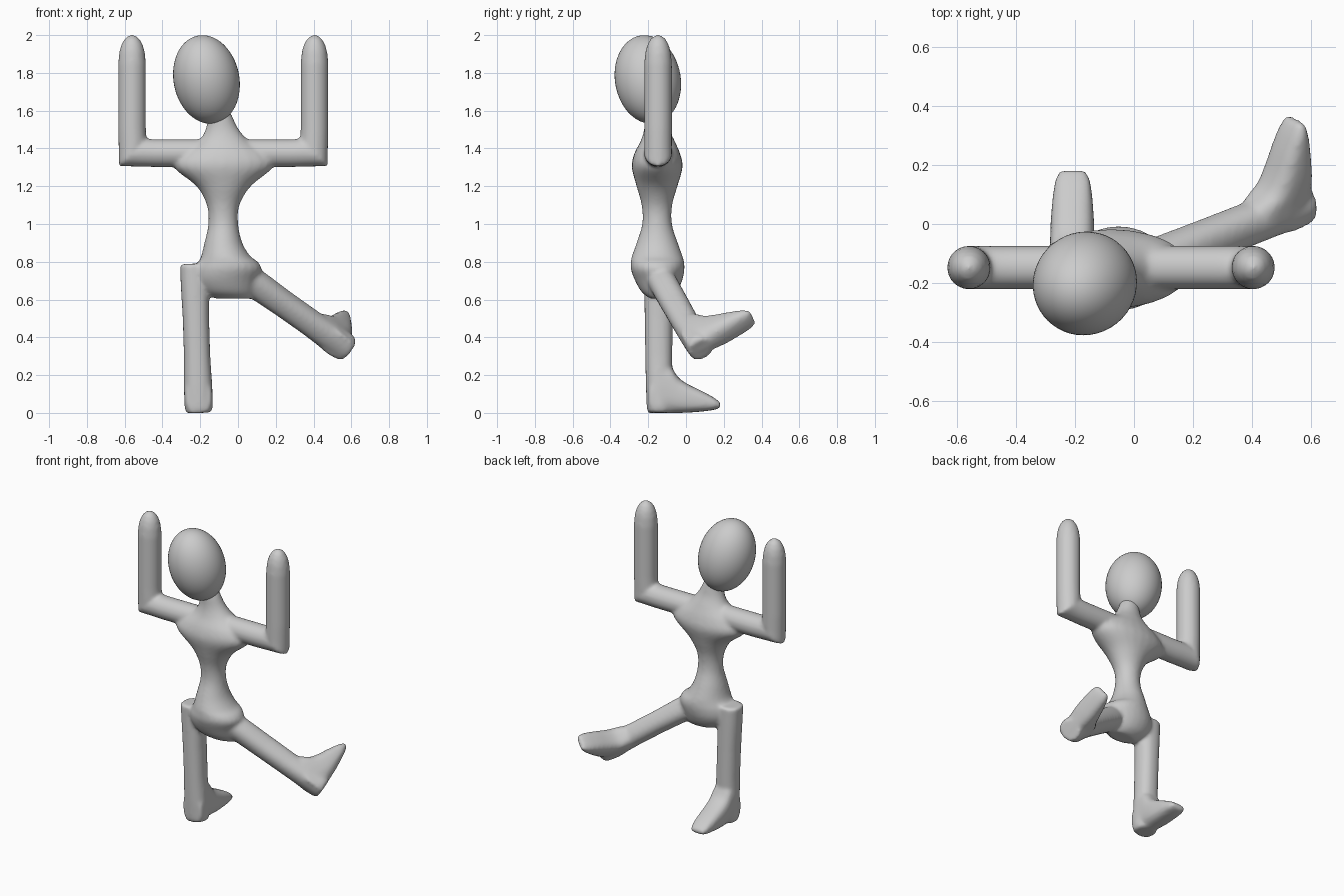
import bpy, bmesh
from math import sin, cos, pi, copysign
from mathutils import Vector, Matrix

if "Cube" in bpy.data.objects:
    bpy.data.objects.remove(bpy.data.objects["Cube"])

bm = bmesh.new()
I = Matrix.Identity(4)


def loft(rings, M=I, power=2.0, n=24):
    """Closed skin over rings given as (centre, half-axis u, half-axis v)."""
    loops = []
    for c, u, v in rings:
        loop = []
        for i in range(n):
            a = 2 * pi * i / n
            ca, sa = cos(a), sin(a)
            x = copysign(abs(ca) ** (2 / power), ca)
            y = copysign(abs(sa) ** (2 / power), sa)
            loop.append(bm.verts.new(M @ (Vector(c) + Vector(u) * x + Vector(v) * y)))
        loops.append(loop)
    for a, b in zip(loops, loops[1:]):
        for i in range(n):
            j = (i + 1) % n
            bm.faces.new((a[i], a[j], b[j], b[i]))
    bm.faces.new(loops[0])
    bm.faces.new(loops[-1])


def resample(rows, k=5):
    """Catmull-Rom interpolation between profile rows."""
    out = []
    for i in range(len(rows) - 1):
        p0, p1, p2 = rows[max(i - 1, 0)], rows[i], rows[i + 1]
        p3 = rows[min(i + 2, len(rows) - 1)]
        for s in range(k):
            t = s / k
            out.append([0.5 * (2*b + (c-a)*t + (2*a-5*b+4*c-d)*t*t + (3*b-a-3*c+d)*t**3)
                        for a, b, c, d in zip(p0, p1, p2, p3)])
    return out + [list(rows[-1])]


# torso with neck and hips: z, x min, x max, y min, y max
torso = [
    (0.605, -0.12, 0.08, -0.19, -0.09),
    (0.64, -0.19, 0.09, -0.235, -0.05),
    (0.70, -0.23, 0.105, -0.27, -0.02),
    (0.76, -0.23, 0.125, -0.292, -0.008),
    (0.80, -0.21, 0.105, -0.292, -0.010),
    (0.83, -0.195, 0.065, -0.287, -0.018),
    (0.90, -0.178, 0.023, -0.262, -0.043),
    (1.00, -0.157, 0.001, -0.232, -0.074),
    (1.10, -0.165, 0.008, -0.235, -0.073),
    (1.20, -0.22, 0.068, -0.262, -0.045),
    (1.30, -0.34, 0.185, -0.287, -0.018),
    (1.37, -0.31, 0.165, -0.275, -0.030),
    (1.44, -0.21, 0.06, -0.240, -0.060),
    (1.50, -0.172, 0.005, -0.222, -0.088),
    (1.57, -0.160, -0.030, -0.218, -0.105),
    (1.63, -0.165, -0.06, -0.215, -0.120),
]
loft([((0.5*(a+b), 0.5*(c+d), z), (0.5*(b-a), 0, 0), (0, 0.5*(d-c), 0))
      for z, a, b, c, d in resample(torso)])

# raised arms, mirrored about the chest
r = 0.074
for s in (-1, 1):
    mid, ex, y, z0 = -0.078, 0.483, -0.148, 1.375
    rings = [((mid + s * x, y, z0), (0, 0, r), (0, r, 0)) for x in (0.05, 0.2, 0.36)]
    rings += [((mid + s * (ex - 0.035), y, z0 + 0.003), (-s * 0.027, 0, r), (0, r, 0)),
              ((mid + s * (ex + 0.003), y, z0 - 0.003), (-s * 0.066, 0, 0.066), (0, r, 0)),
              ((mid + s * (ex - 0.003), y, z0 + 0.035), (-s * r, 0, 0.027), (0, r, 0))]
    for z, q in ((1.5, r), (1.7, r), (1.85, r), (1.91, 0.068), (1.95, 0.057),
                 (1.98, 0.040), (1.995, 0.022), (2.002, 0.008)):
        rings.append(((mid + s * ex, y, z), (-s * q, 0, 0), (0, q, 0)))
    loft(rings)

# leg shaft: height over sole, half width, half depth
shaft = [(0.0, 0.066, 0.062), (0.03, 0.076, 0.066), (0.15, 0.075, 0.070),
         (0.3, 0.070, 0.072), (0.5, 0.070, 0.074), (0.68, 0.075, 0.075), (0.79, 0.076, 0.075)]
# foot: distance forward, sole height, upper height, half width
foot = [(-0.055, 0.0, 0.15, 0.07), (0.0, -0.002, 0.27, 0.075), (0.06, -0.002, 0.25, 0.075),
        (0.10, -0.001, 0.19, 0.075), (0.15, 0.0, 0.153, 0.074), (0.23, 0.006, 0.113, 0.068),
        (0.29, 0.014, 0.079, 0.060), (0.325, 0.026, 0.052, 0.045)]


def leg(sole, hip, forward, length):
    zax = (Vector(hip) - Vector(sole)).normalized()
    xax = Vector(forward).cross(zax).normalized()
    yax = zax.cross(xax)
    M = Matrix.Translation(sole) @ Matrix((xax, yax, zax)).transposed().to_4x4()
    loft([((0, 0, z * length), (w, 0, 0), (0, d, 0)) for z, w, d in shaft], M, 2.3)
    loft([((0, y, (a + b) / 2), (w, 0, 0), (0, 0, (b - a) / 2))
          for y, a, b, w in resample(foot, 3)], M, 2.8)


leg((-0.207, -0.142, 0.0), (-0.232, -0.147, 0.79), (0, 1, 0), 1.0)
leg((0.585, 0.078, 0.335), (0.09, -0.12, 0.685), (-0.1, 0.85, 0.52), 0.88)

# fuse the body parts into one smooth skin
bmesh.ops.recalc_face_normals(bm, faces=bm.faces)
mesh = bpy.data.meshes.new("body")
bm.to_mesh(mesh)
bm.free()
body = bpy.data.objects.new("body", mesh)
bpy.context.collection.objects.link(body)
fuse = body.modifiers.new("fuse", 'REMESH')
fuse.mode = 'VOXEL'
fuse.voxel_size = 0.011
fuse.use_smooth_shade = True
soften = body.modifiers.new("soften", 'SMOOTH')
soften.factor = 0.5
soften.iterations = 8

# tilted egg-shaped head
bpy.ops.mesh.primitive_uv_sphere_add(segments=48, ring_count=32, radius=1,
                                     location=(-0.167, -0.202, 1.765), rotation=(0.17, -0.2, 0))
head = bpy.context.object
head.name = "head"
head.scale = (0.174, 0.174, 0.238)
bpy.ops.object.shade_smooth()
